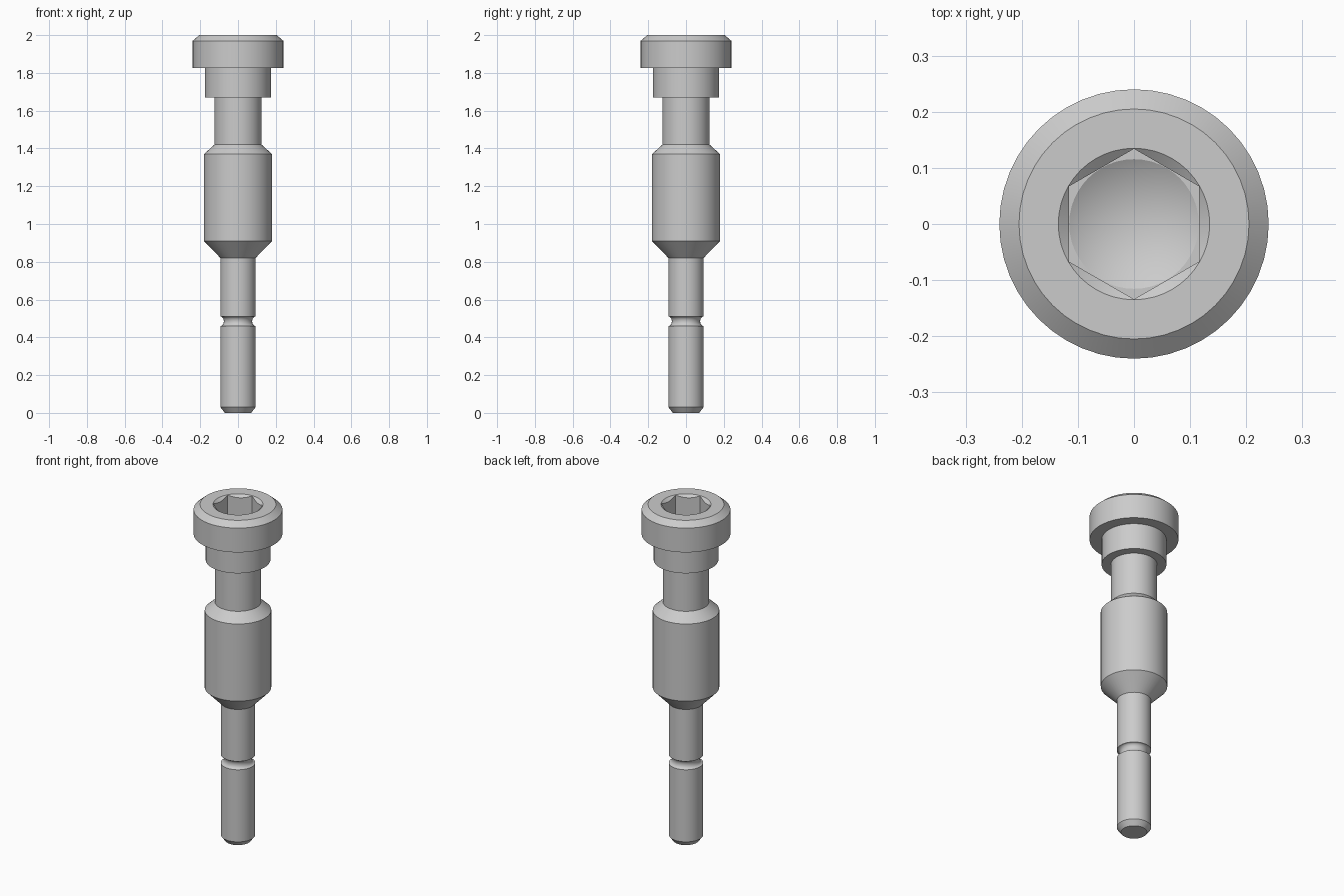
import bpy, bmesh, math

if "Cube" in bpy.data.objects:
    bpy.data.objects.remove(bpy.data.objects["Cube"])

SIDES = 48
TOP = 2.0
HEX_CORNER = 0.134
RIM = 0.135
SOCKET_FLOOR = 1.82


def hex_radius(angle):
    """Radius of a hexagon with corners on +y and -y."""
    sixth = math.pi / 3
    offset = (angle - math.pi / 2) % sixth - sixth / 2
    return HEX_CORNER * math.cos(sixth / 2) / math.cos(offset)


def circle(r, z):
    return lambda angle: (r, z)


def chamfer_edge(angle):
    """Where the conical socket mouth meets the hexagon walls."""
    r = hex_radius(angle)
    return r, TOP - (RIM - r) * 0.8


def hex_floor(angle):
    return hex_radius(angle), SOCKET_FLOOR


def lathe(name, rings, start_z, end_z):
    """Skin rings around z and close both ends with a centre point."""
    bm = bmesh.new()
    loops = []
    for ring in rings:
        loop = []
        for i in range(SIDES):
            a = math.tau * i / SIDES
            r, z = ring(a)
            loop.append(bm.verts.new((r * math.cos(a), r * math.sin(a), z)))
        loops.append(loop)
    for low, high in zip(loops, loops[1:]):
        for i in range(SIDES):
            j = (i + 1) % SIDES
            bm.faces.new((low[i], low[j], high[j], high[i]))
    for loop, z in ((loops[0], start_z), (loops[-1], end_z)):
        tip = bm.verts.new((0, 0, z))
        for i in range(SIDES):
            bm.faces.new((loop[i], loop[(i + 1) % SIDES], tip))
    bmesh.ops.recalc_face_normals(bm, faces=bm.faces)
    mesh = bpy.data.meshes.new(name)
    bm.to_mesh(mesh)
    bm.free()
    obj = bpy.data.objects.new(name, mesh)
    bpy.context.collection.objects.link(obj)
    return obj


# Pin tip, with a rounded groove part way up
outline = [(0.07, 0), (0.093, 0.03)]
for k in range(11):
    t = math.pi * k / 10
    outline.append((0.093 - 0.018 * math.sin(t), 0.485 - 0.025 * math.cos(t)))

# Thick body, neck, collar and head
outline += [(0.093, 0.82), (0.18, 0.91), (0.18, 1.37), (0.125, 1.42),
            (0.125, 1.67), (0.175, 1.67), (0.175, 1.825), (0.24, 1.825),
            (0.24, 1.97), (0.205, TOP)]
rings = [circle(r, z) for r, z in outline]

# Hexagon socket with a drilled, conical bottom
rings += [circle(RIM, TOP), chamfer_edge, hex_floor, circle(0.1155, SOCKET_FLOOR)]
bolt = lathe("shoulder_bolt", rings, 0, SOCKET_FLOOR - 0.067)

# Steel colour
steel = bpy.data.materials.new("steel_grey")
steel.use_nodes = True
colour = (0.6, 0.6, 0.6, 1)
steel.diffuse_color = colour
steel.node_tree.nodes["Principled BSDF"].inputs["Base Color"].default_value = colour
bolt.data.materials.append(steel)

# Smooth round surfaces, crisp edges
bpy.ops.object.select_all(action='DESELECT')
bolt.select_set(True)
bpy.context.view_layer.objects.active = bolt
bpy.ops.object.shade_smooth_by_angle(angle=math.radians(25))
